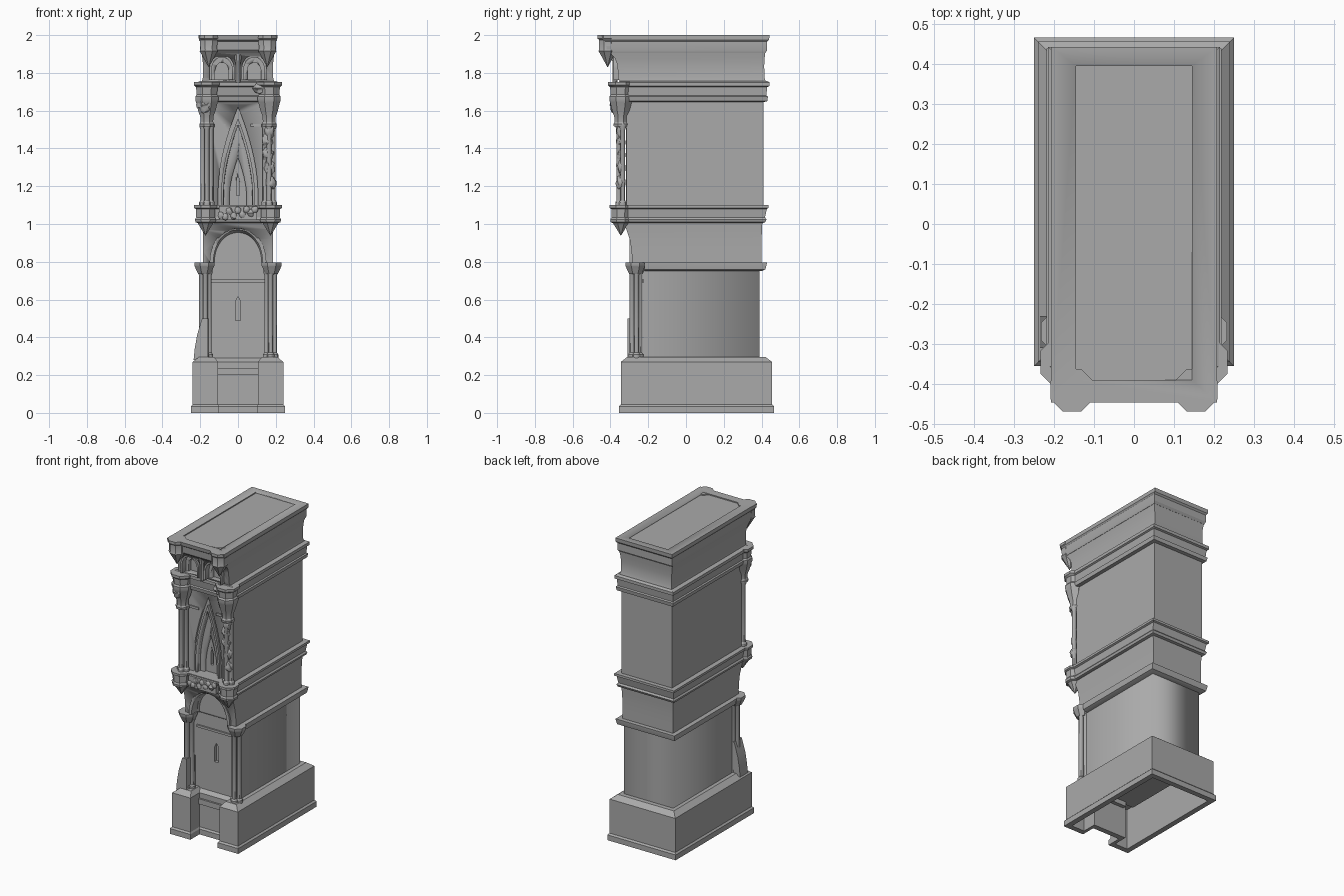
import bpy, bmesh, math, random
from mathutils import Vector, noise

if "Cube" in bpy.data.objects:
    bpy.data.objects.remove(bpy.data.objects["Cube"])

random.seed(4)
stone = bpy.data.materials.new("grey stone")
stone.diffuse_color = (0.4, 0.4, 0.4, 1)
stone.use_nodes = True
stone.node_tree.nodes["Principled BSDF"].inputs["Base Color"].default_value = stone.diffuse_color


def finish(name, bm, angle=30):
    bmesh.ops.recalc_face_normals(bm, faces=bm.faces)
    me = bpy.data.meshes.new(name)
    bm.to_mesh(me)
    bm.free()
    me.materials.append(stone)
    ob = bpy.data.objects.new(name, me)
    bpy.context.collection.objects.link(ob)
    bpy.ops.object.select_all(action='DESELECT')
    ob.select_set(True)
    bpy.context.view_layer.objects.active = ob
    if angle:
        bpy.ops.object.shade_smooth_by_angle(angle=math.radians(angle))
    return ob


def loft(name, rings, angle=30):
    """Skin equal-length point rings and cap both ends."""
    bm = bmesh.new()
    vs = [[bm.verts.new(p) for p in r] for r in rings]
    n = len(rings[0])
    for a, b in zip(vs, vs[1:]):
        for i in range(n):
            j = (i + 1) % n
            bm.faces.new((a[i], a[j], b[j], b[i]))
    bm.faces.new(vs[0])
    bm.faces.new(vs[-1])
    return finish(name, bm, angle)


def block(name, levels, angle=30):
    """Rectangular sections: (z, half width, front y, back y)."""
    return loft(name, [[(-h, f, z), (h, f, z), (h, b, z), (-h, b, z)] for z, h, f, b in levels], angle)


def box(name, x0, x1, y0, y1, z0, z1):
    return loft(name, [[(x0, y0, z), (x1, y0, z), (x1, y1, z), (x0, y1, z)] for z in (z0, z1)])


def turned(name, x, y, profile, n=8, angle=30):
    """Turned part from (radius, z) pairs."""
    rings = []
    for r, z in profile:
        r = max(r, 0.002)
        rings.append([(x + r * math.cos(2 * math.pi * (i + .5) / n),
                       y + r * math.sin(2 * math.pi * (i + .5) / n), z) for i in range(n)])
    return loft(name, rings, angle)


def arch(hw, z0, spring, apex, cx=0, n=10, pointed=False):
    """Arch outline in x, z."""
    pts = [(cx - hw, z0), (cx + hw, z0)]
    for i in range(2 * n + 1):
        t = i / n - 1                       # -1 right foot, 0 apex, 1 left foot
        if pointed:
            u = 1 - abs(t)
            p = (math.copysign(hw * (1 - u ** 1.7), -t), spring + (apex - spring) * u)
        else:
            a = math.pi * (t + 1) / 2
            p = (hw * math.cos(a), spring + (apex - spring) * math.sin(a))
        pts.append((cx + p[0], p[1]))
    return pts


def prism(name, front, back, y0, y1):
    return loft(name, [[(x, y0, z) for x, z in front], [(x, y1, z) for x, z in back]])


def cut(target, cutter):
    m = target.modifiers.new("cut", 'BOOLEAN')
    m.operation, m.object, m.solver = 'DIFFERENCE', cutter, 'EXACT'
    bpy.context.view_layer.objects.active = target
    bpy.ops.object.modifier_apply(modifier=m.name)
    bpy.data.objects.remove(cutter)


def band(name, outer, inner, y0, y1):
    """Raised moulding between two arch outlines."""
    ob = prism(name, outer, outer, y0, y1)
    cut(ob, prism("cutter", inner, inner, y0 - .05, y1 + .05))


def rubble(name, c, size, levels=3):
    """Broken, weathered lump of stone."""
    bm = bmesh.new()
    bmesh.ops.create_icosphere(bm, subdivisions=levels, radius=1)
    off = Vector([random.uniform(0, 50) for _ in range(3)])
    for v in bm.verts:
        k = 1 + .35 * noise.noise(v.co * 1.8 + off)
        v.co = Vector([c[i] + size[i] * v.co[i] * k for i in range(3)])
    finish(name, bm, 35)


# Hollow base with an entrance notch
def footprint(d, z):
    o, n, f, m, b = .25 - d, .10 + d * .6, -.355 + d, -.26 + d, .465 - d
    return [(-o, f, z), (-n, f, z), (-n, m, z), (n, m, z),
            (n, f, z), (o, f, z), (o, b, z), (-o, b, z)]


loft("base", [footprint(d, z) for d, z in
              [(.035, .27), (.035, 0), (0, 0), (0, .035), (.01, .045), (.01, .27), (.045, .297)]])
box("threshold", -.105, .105, -.262, -.2, .2, .235)

# Lower storey with slit door
lower = block("lower_wall", [(.23, .18, -.225, .39), (.80, .18, -.225, .39)], 0)
slit = arch(.014, .49, .58, .615, pointed=True)
cut(lower, prism("cutter", slit, slit, -.3, -.205))
for f in lower.data.polygons:
    f.use_smooth = abs(f.normal.x) > .9 or f.normal.y > .9
box("door_lintel", -.14, .14, -.235, -.2, .69, .705)
block("lower_cornice", [(.75, .19, -.22, .40), (.76, .21, -.22, .42),
                        (.79, .215, -.22, .428), (.797, .215, -.22, .428)])

# Arched waist above the door
waist = block("waist", [(.79, .185, -.285, .40), (.86, .185, -.288, .40), (.92, .185, -.298, .40),
                        (.97, .187, -.315, .402), (1.02, .19, -.335, .405)])
cut(waist, prism("cutter", arch(.17, .7, .79, .99), arch(.125, .7, .80, .955), -.36, -.225))
band("arch_moulding", arch(.15, .797, .8, .985), arch(.13, .7, .8, .968), -.30, -.22)

# Balcony cornice
block("middle_cornice", [(1.005, .19, -.335, .405), (1.01, .205, -.345, .42), (1.025, .21, -.35, .427),
                         (1.035, .202, -.345, .418), (1.08, .207, -.35, .428), (1.085, .218, -.36, .438),
                         (1.10, .218, -.36, .438)])
box("crest_plate", -.10, .10, -.375, -.34, 1.02, 1.095)
for i in range(9):
    rubble("crest_carving", (-.09 + i * .0225, -.373, 1.055 + random.uniform(-.02, .025)),
           (.018, .012, .02), 2)

# Upper storey with nested pointed niche
upper = block("upper_wall", [(1.09, .185, -.315, .41), (1.66, .185, -.315, .41)])
for hw, z0, spring, apex, depth in [(.105, 1.09, 1.18, 1.62, .015), (.075, 1.10, 1.17, 1.52, .03),
                                    (.045, 1.10, 1.15, 1.35, .045), (.009, 1.15, 1.22, 1.255, .07)]:
    o = arch(hw, z0, spring, apex, pointed=True)
    cut(upper, prism("cutter", o, o, -.4, -.315 + depth))
band("niche_moulding", arch(.088, 1.10, 1.18, 1.56, pointed=True),
     arch(.076, 1.05, 1.17, 1.52, pointed=True), -.318, -.28)
for s in (-1, 1):
    box("wall_string", s * .185, s * .065, -.322, -.31, 1.515, 1.53)

# Upper cornice
block("upper_cornice", [(1.645, .185, -.32, .41), (1.65, .205, -.345, .43), (1.675, .21, -.35, .434),
                        (1.68, .202, -.342, .425), (1.725, .205, -.35, .43), (1.73, .215, -.36, .442),
                        (1.75, .215, -.36, .442), (1.757, .2, -.35, .43)])

# Coved attic with twin arches
attic = block("attic", [(1.75, .192, -.35, .425), (1.775, .186, -.36, .415), (1.84, .185, -.362, .414),
                        (1.875, .188, -.375, .416), (1.915, .195, -.41, .42)])
for s in (-1, 1):
    for hw, z0, spring, apex, y in ((.058, 1.765, 1.82, 1.885, -.345), (.036, 1.765, 1.81, 1.855, -.32)):
        o = arch(hw, z0, spring, apex, s * .085)
        cut(attic, prism("cutter", o, o, -.5, y))
    band("attic_arch", arch(.066, 1.762, 1.82, 1.895, s * .085),
         arch(.054, 1.7, 1.82, 1.882, s * .085), -.385, -.34)
turned("attic_pillar", 0, -.375, [(.014, 1.75), (.014, 1.85), (.025, 1.9)])

# Roof slab with sunken panel
roof = block("roof", [(1.905, .195, -.405, .42), (1.92, .2, -.42, .43), (1.965, .2, -.425, .43),
                      (1.975, .207, -.44, .44), (2.0, .207, -.445, .442)])
cut(roof, box("cutter", -.145, .145, -.39, .395, 1.993, 2.1))

for s in (-1, 1):
    # Lower column cluster
    for dx, dy in ((-.02, -.262), (.0, -.285), (.02, -.262), (0, -.245)):
        turned("lower_column", s * .173 + dx, dy, [(.021, .29), (.021, .31), (.014, .32),
               (.014, .73), (.02, .745), (.02, .76)], 12)
    turned("lower_capital", s * .178, -.268, [(.035, .735), (.046, .755), (.055, .775),
           (.058, .78), (.058, .797)])
    # Pendant turret at the balcony
    turned("balcony_turret", s * .172, -.345, [(0, .94), (.045, 1.005), (.058, 1.01), (.06, 1.025),
           (.053, 1.035), (.055, 1.08), (.065, 1.085), (.065, 1.10)])
    # Upper column cluster
    for dx, dy in ((-.021, -.335), (0, -.355), (.021, -.335)):
        turned("upper_column", s * .165 + dx, dy, [(.02, 1.09), (.02, 1.115), (.0135, 1.125),
               (.0135, 1.50), (.019, 1.515), (.019, 1.53)], 12)
    turned("upper_capital", s * .165, -.345, [(.04, 1.515), (.042, 1.53), (.036, 1.54), (.038, 1.57),
           (.05, 1.60), (.062, 1.645), (.066, 1.655), (.066, 1.675), (.058, 1.685),
           (.062, 1.725), (.074, 1.735), (.074, 1.752)])
    # Roof corner turret
    turned("roof_turret", s * .155, -.415, [(0, 1.832), (.045, 1.905), (.052, 1.915), (.048, 1.925),
           (.05, 1.975), (.058, 1.982), (.058, 2.0)])

# Crumbling stone on the columns
loft("broken_buttress", [[(-.235 + a, -.31, z), (-.16, -.31, z), (-.15, -.23, z), (-.235 + a, -.23, z)]
                         for z, a in ((.28, 0), (.34, .006), (.41, .018), (.47, .035), (.50, .045))])
for z in (1.22, 1.30, 1.37, 1.44, 1.49):
    rubble("broken_stone", (.165 + random.uniform(-.01, .012), -.345, z), (.028, .024, .04))
rubble("broken_capital_stone", (-.175, -.36, 1.63), (.042, .045, .045))
rubble("broken_cornice_stone", (.12, -.365, 1.72), (.04, .03, .03))
